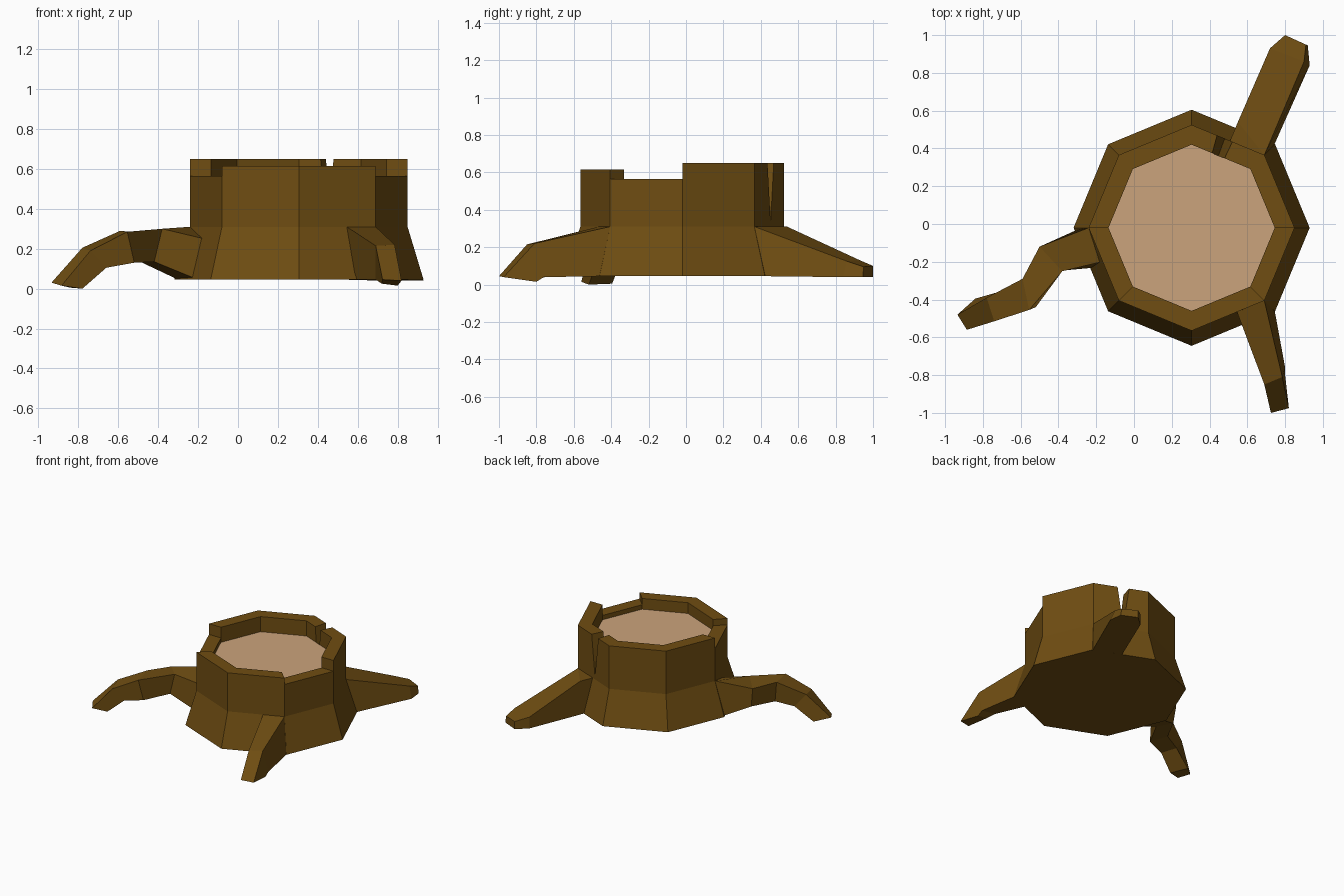
import bpy, bmesh
from math import cos, sin, radians
from mathutils import Vector

if "Cube" in bpy.data.objects:
    bpy.data.objects.remove(bpy.data.objects["Cube"])

CX, CY = 0.305, -0.02
BASE, WAIST, FLOOR = 0.045, 0.31, 0.53
R_BASE, R_OUT, R_IN = 0.625, 0.545, 0.44


def material(name, rgb):
    m = bpy.data.materials.new(name)
    m.diffuse_color = (*rgb, 1)
    m.use_nodes = True
    m.node_tree.nodes["Principled BSDF"].inputs["Base Color"].default_value = m.diffuse_color
    return m


bark = material("bark", (0.16, 0.075, 0.006))
wood = material("cut wood", (0.6, 0.37, 0.2))


def make(name, polys, mat, closed=True):
    bm = bmesh.new()
    for p in polys:
        bm.faces.new([bm.verts.new(v) for v in p])
    bmesh.ops.remove_doubles(bm, verts=bm.verts, dist=1e-4)
    bmesh.ops.dissolve_degenerate(bm, edges=bm.edges, dist=1e-4)
    if closed:
        bmesh.ops.recalc_face_normals(bm, faces=bm.faces)
    me = bpy.data.meshes.new(name)
    bm.to_mesh(me)
    bm.free()
    me.materials.append(mat)
    ob = bpy.data.objects.new(name, me)
    bpy.context.collection.objects.link(ob)


def corner(r, i, z):
    a = radians(45 * i)
    return Vector((CX + r * cos(a), CY + r * sin(a), z))


def ring(r, z):
    return [corner(r, i, z) for i in range(8)]


def side(r, i, t, z):
    return corner(r, i, z).lerp(corner(r, i + 1, z), t)


# stump: flared foot, then a hollow rim with stepped heights and a V split
heights = [0.65, 0.65, 0.65, 0.65, 0.565, 0.615, 0.615, 0.565]
polys = [ring(R_BASE, BASE)[::-1]]
for i, h in enumerate(heights):
    polys.append([corner(R_BASE, i, BASE), corner(R_BASE, i + 1, BASE),
                  corner(R_OUT, i + 1, WAIST), corner(R_OUT, i, WAIST)])
    prof = [(0, h), (1, h)]
    if i == 1:
        prof[1:1] = [(0.44, h), (0.48, FLOOR), (0.545, 0.33), (0.61, FLOOR), (0.65, h)]
    for (t0, h0), (t1, h1) in zip(prof, prof[1:]):
        o0, o1 = side(R_OUT, i, t0, h0), side(R_OUT, i, t1, h1)
        n0, n1 = side(R_IN, i, t0, h0), side(R_IN, i, t1, h1)
        polys.append([side(R_OUT, i, t0, WAIST), side(R_OUT, i, t1, WAIST), o1, o0])
        polys.append([o0, o1, n1, n0])
        polys.append([n0, n1, side(R_IN, i, t1, FLOOR), side(R_IN, i, t0, FLOOR)])
    prev = heights[i - 1]
    if prev != h:
        polys.append([corner(R_OUT, i, prev), corner(R_OUT, i, h),
                      corner(R_IN, i, h), corner(R_IN, i, prev)])
make("stump", polys, bark)

# pale cut surface inside the rim
make("cut_surface", [ring(R_IN, FLOOR)], wood, closed=False)


# roots: four-sided lofts (bottom, top, top, bottom per section)
def root(name, sections):
    faces = [sections[0][::-1], sections[-1]]
    for a, b in zip(sections, sections[1:]):
        for k in range(4):
            j = (k + 1) % 4
            faces.append([a[k], a[j], b[j], b[k]])
    make(name, faces, bark)


root("back_root", [
    [(.50, .42, .046), (.50, .42, .31), (.67, .35, .31), (.70, .38, .046)],
    [(.54, .51, .045), (.55, .54, .31), (.69, .365, .31), (.745, .425, .045)],
    [(.72, .93, .04), (.72, .93, .13), (.90, .86, .125), (.93, .84, .04)],
    [(.80, 1.0, .04), (.80, 1.0, .10), (.91, .95, .095), (.92, .945, .04)],
])
root("front_root", [
    [(.56, -.44, .045), (.545, -.465, .31), (.69, -.405, .31), (.745, -.46, .045)],
    [(.69, -.74, .045), (.69, -.85, .215), (.785, -.81, .22), (.80, -.76, .04)],
    [(.72, -.80, .025), (.725, -1.0, .045), (.82, -.975, .04), (.80, -.80, .015)],
])
root("left_root", [
    [(-.30, -.03, .045), (-.24, -.02, .31), (-.17, -.20, .25), (-.20, -.23, .045)],
    [(-.48, -.13, .13), (-.50, -.12, .28), (-.38, -.25, .30), (-.42, -.25, .135)],
    [(-.57, -.30, .13), (-.59, -.29, .29), (-.555, -.455, .285), (-.52, -.44, .13)],
    [(-.70, -.355, .105), (-.78, -.39, .205), (-.74, -.515, .19), (-.66, -.48, .105)],
    [(-.84, -.395, .005), (-.935, -.48, .03), (-.885, -.56, .015), (-.78, -.52, 0)],
])
